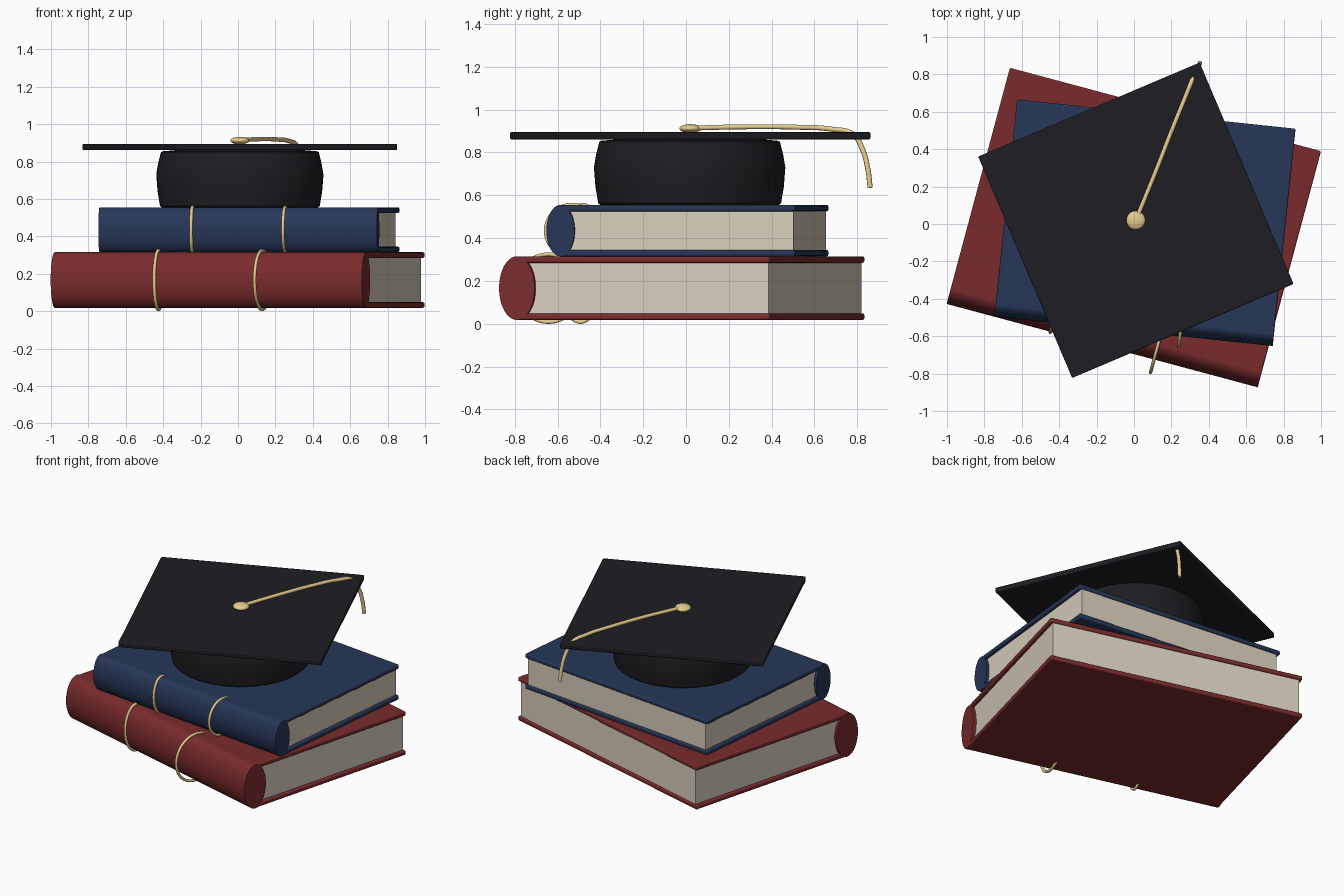
import bpy, bmesh, math
from mathutils import Matrix, Vector

if "Cube" in bpy.data.objects:
    bpy.data.objects.remove(bpy.data.objects["Cube"])


def material(name, rgb):
    m = bpy.data.materials.new(name)
    m.diffuse_color = (*rgb, 1)
    m.use_nodes = True
    m.node_tree.nodes["Principled BSDF"].inputs["Base Color"].default_value = m.diffuse_color
    return m


RED = material("red_cloth", (0.195, 0.024, 0.026))
BLUE = material("blue_cloth", (0.020, 0.038, 0.098))
PAPER = material("paper", (0.69, 0.62, 0.51))
GOLD = material("gold", (0.80, 0.60, 0.27))
BLACK = material("black_felt", (0.013, 0.0125, 0.016))


def finish(bm, name, mat, matrix=None, bevel=0, smooth=True):
    bmesh.ops.recalc_face_normals(bm, faces=bm.faces)
    me = bpy.data.meshes.new(name)
    bm.to_mesh(me)
    bm.free()
    ob = bpy.data.objects.new(name, me)
    bpy.context.collection.objects.link(ob)
    me.materials.append(mat)
    if matrix is not None:
        ob.matrix_world = matrix
    if bevel:
        mod = ob.modifiers.new("soft_edges", 'BEVEL')
        mod.width, mod.segments = bevel, 3
    if smooth:
        bpy.ops.object.select_all(action='DESELECT')
        ob.select_set(True)
        bpy.context.view_layer.objects.active = ob
        bpy.ops.object.shade_smooth_by_angle(angle=math.radians(35))
    return ob


def box(name, lo, hi, mat, matrix, bevel=0):
    lo, hi = Vector(lo), Vector(hi)
    bm = bmesh.new()
    bmesh.ops.create_cube(bm, size=1)
    for v in bm.verts:
        v.co = Vector([(lo[i] + hi[i]) / 2 + v.co[i] * (hi[i] - lo[i]) for i in range(3)])
    return finish(bm, name, mat, matrix, bevel, smooth=bevel > 0)


def grid_surface(bm, rings, loop):
    """Skin a list of closed vertex rings; loop joins the last to the first."""
    n = len(rings[0])
    for a in range(len(rings) if loop else len(rings) - 1):
        p, q = rings[a], rings[(a + 1) % len(rings)]
        for i in range(n):
            j = (i + 1) % n
            bm.faces.new((p[i], p[j], q[j], q[i]))


def ring_band(name, u, v, z, rv, rz, r, matrix):
    """Elliptical hoop lying across the spine."""
    bm = bmesh.new()
    rings = []
    for k in range(48):
        a = math.tau * k / 48
        ring = []
        for j in range(12):
            b = math.tau * j / 12
            w = r * math.cos(b)
            ring.append(bm.verts.new((u + r * math.sin(b), v + (rv + w) * math.cos(a),
                                      z + (rz + w) * math.sin(a))))
        rings.append(ring)
    grid_surface(bm, rings, True)
    finish(bm, name, GOLD, matrix)


def book(name, mat, angle, u0, u1, v_spine, v_edge, z0, z1, depth, ring_r, ring_v):
    M = Matrix.Rotation(math.radians(angle), 4, 'Z')
    t, zc, hz = 0.03, (z0 + z1) / 2, (z1 - z0) / 2
    # covers
    for label, a in (("bottom", z0), ("top", z1 - t)):
        box(f"{name}_{label}_cover", (u0, v_spine, a), (u1, v_edge, a + t), mat, M, 0.009)
    # page block
    box(f"{name}_pages", (u0 + 0.02, v_spine, z0 + t - 0.002),
        (u1 - 0.02, v_edge - 0.01, z1 - t + 0.002), PAPER, M)
    # oval spine
    bm = bmesh.new()
    ends = [[bm.verts.new((u, v_spine + depth * math.cos(math.tau * i / 64),
                           zc + hz * math.sin(math.tau * i / 64))) for i in range(64)]
            for u in (u0, u1)]
    grid_surface(bm, ends, False)
    for e in ends:
        bm.faces.new(e)
    finish(bm, f"{name}_spine", mat, M)
    # gold bands: a snug oval one and a loose round one
    uc, third = (u0 + u1) / 2, (u1 - u0) / 6
    ring_band(f"{name}_band_left", uc - third, v_spine, zc, ring_v, ring_r, 0.009, M)
    ring_band(f"{name}_band_right", uc + third, v_spine, zc, ring_r, ring_r, 0.009, M)


book("red_book", RED, -15, -0.857, 0.865, -0.586, 0.635, 0.018, 0.315, 0.086, 0.158, 0.089)
book("blue_book", BLUE, -6, -0.691, 0.806, -0.505, 0.597, 0.315, 0.555, 0.066, 0.121, 0.071)

CX, CY = 0.01, 0.02

# skull part of the cap, turned from a profile
profile = [(0.415, 0.553), (0.427, 0.563), (0.44, 0.64), (0.447, 0.73), (0.437, 0.79),
           (0.422, 0.85), (0.41, 0.855), (0.33, 0.862), (0.33, 0.875)]
bm = bmesh.new()
rings = [[bm.verts.new((r * math.cos(math.tau * i / 64), r * math.sin(math.tau * i / 64), z))
          for i in range(64)] for r, z in profile]
grid_surface(bm, rings, False)
bm.faces.new(rings[0])
bm.faces.new(rings[-1])
finish(bm, "cap_crown", BLACK, Matrix.Translation((CX, CY - 0.003, 0)))

# square board
box("cap_board", (-0.643, -0.643, 0.861), (0.643, 0.643, 0.895), BLACK,
    Matrix.Translation((CX, CY, 0)) @ Matrix.Rotation(math.radians(23), 4, 'Z'), 0.006)

# button
bm = bmesh.new()
bmesh.ops.create_uvsphere(bm, u_segments=32, v_segments=16, radius=0.051)
finish(bm, "cap_button", GOLD, Matrix.Translation((CX, CY, 0.912)) @ Matrix.Diagonal((1, 1, 0.4, 1)))

# tassel cord
path = [(CX, CY, 0.914), (0.12, 0.29, 0.92), (0.21, 0.52, 0.918), (0.275, 0.68, 0.909),
        (0.315, 0.78, 0.885), (0.333, 0.822, 0.82), (0.346, 0.848, 0.73), (0.352, 0.86, 0.635)]
cu = bpy.data.curves.new("tassel_cord", 'CURVE')
cu.dimensions = '3D'
cu.bevel_depth, cu.bevel_resolution, cu.use_fill_caps = 0.012, 3, True
sp = cu.splines.new('BEZIER')
sp.bezier_points.add(len(path) - 1)
for bp, co in zip(sp.bezier_points, path):
    bp.co = co
    bp.handle_left_type = bp.handle_right_type = 'AUTO'
cu.materials.append(GOLD)
bpy.context.collection.objects.link(bpy.data.objects.new("tassel_cord", cu))
